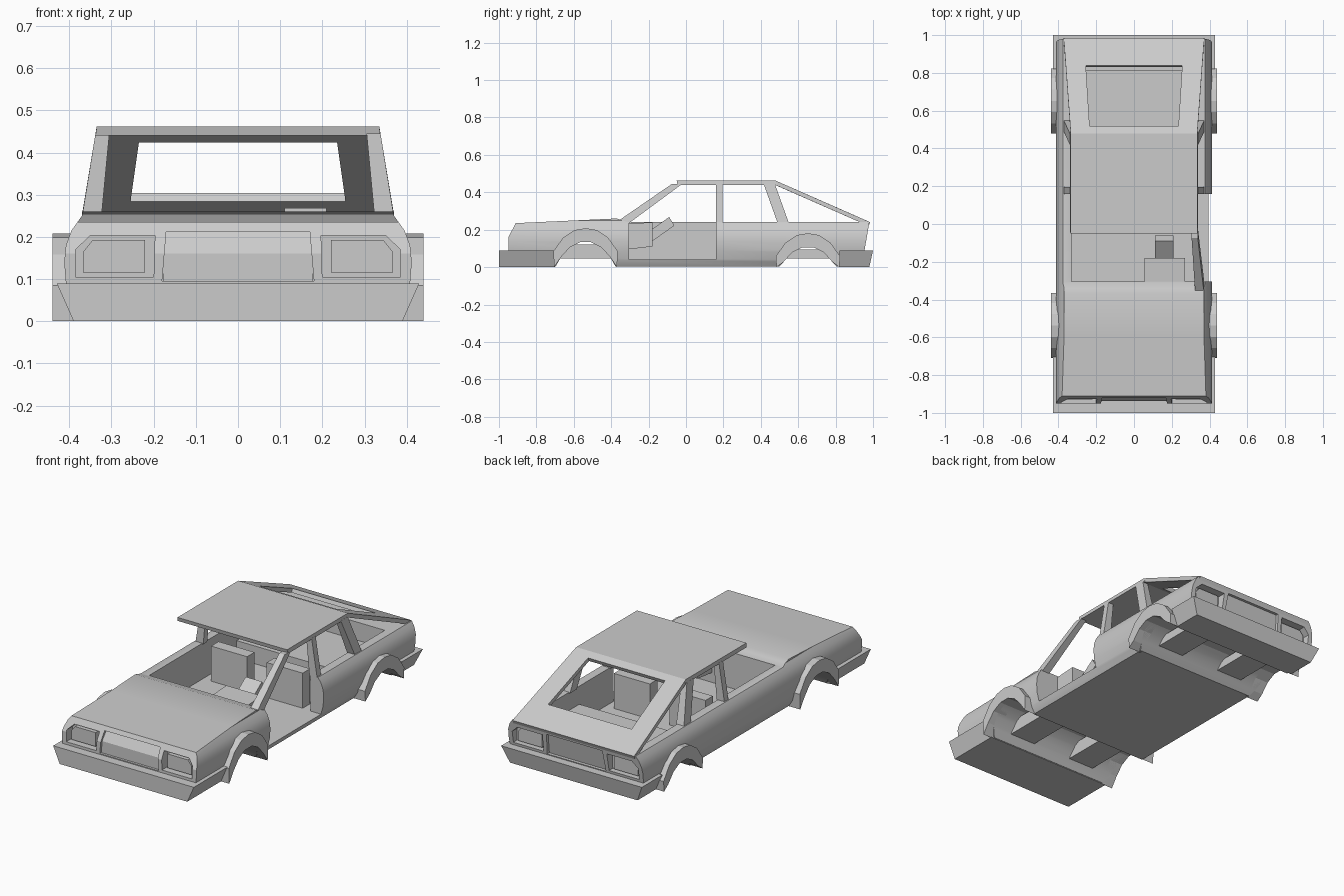
import bpy, bmesh

if "Cube" in bpy.data.objects:
    bpy.data.objects.remove(bpy.data.objects["Cube"])


def mesh_object(name, verts, faces):
    bm = bmesh.new()
    vs = [bm.verts.new(v) for v in verts]
    for f in faces:
        bm.faces.new([vs[i] for i in f])
    bmesh.ops.recalc_face_normals(bm, faces=bm.faces)
    me = bpy.data.meshes.new(name)
    bm.to_mesh(me)
    bm.free()
    ob = bpy.data.objects.new(name, me)
    bpy.context.collection.objects.link(ob)
    return ob


def prism(name, pts, axis, lo, hi):
    """Extrude a profile: axis 'x' takes (y, z) points, 'y' takes (x, z)."""
    n = len(pts)
    place = (lambda d, a, b: (d, a, b)) if axis == 'x' else (lambda d, a, b: (a, d, b))
    verts = [place(d, a, b) for d in (lo, hi) for a, b in pts]
    faces = [range(n), range(n, 2 * n)]
    faces += [(i, (i + 1) % n, n + (i + 1) % n, n + i) for i in range(n)]
    return mesh_object(name, verts, faces)


def block(name, z0, r0, z1, r1=None):
    """Block between two rectangles (x0, x1, y0, y1) at heights z0 and z1."""
    verts = []
    for z, (a, b, c, d) in ((z0, r0), (z1, r1 or r0)):
        verts += [(a, c, z), (b, c, z), (b, d, z), (a, d, z)]
    return mesh_object(name, verts, [(0, 1, 2, 3), (4, 5, 6, 7), (0, 1, 5, 4),
                                     (1, 2, 6, 5), (2, 3, 7, 6), (3, 0, 4, 7)])


def boolean(target, cutter, op='DIFFERENCE'):
    mod = target.modifiers.new(cutter.name, 'BOOLEAN')
    mod.object, mod.operation, mod.solver = cutter, op, 'EXACT'
    bpy.context.view_layer.objects.active = target
    bpy.ops.object.modifier_apply(modifier=mod.name)
    bpy.data.objects.remove(cutter)


def mirrored(pts, s):
    return [(s * x, z) for x, z in pts]


# Lower body: side outline intersected with a bulging cross-section
half = [(.37, 0), (.395, .04), (.408, .09), (.412, .14), (.408, .18), (.395, .215), (.37, .25), (.37, .28)]
body = prism("body", half + mirrored(half[::-1], -1), 'y', -1.1, 1.1)
side = [(-.95, .003), (-.95, .16), (-.91, .235), (-.37, .26), (-.31, .24), (.98, .24), (.94, .003)]
boolean(body, prism("side_outline", side, 'x', -.6, .6), 'INTERSECT')

# Cabin, cargo bay and the missing right door
boolean(body, block("cabin_cut", .042, (-.33, .33, -.305, .46), .5))
boolean(body, block("cargo_cut", .14, (-.33, .33, .44, .81), .5))
boolean(body, block("door_cut", .042, (.28, .6, -.305, .16), .5))

# Wheel wells and flares
ARCH_IN = [(-.168, 0), (-.13, .055), (-.085, .105), (-.03, .133),
           (.03, .133), (.085, .105), (.13, .055), (.168, 0)]
ARCH_OUT = [(-.172, .085), (-.12, .158), (-.06, .198), (0, .208),
            (.06, .198), (.12, .158), (.172, .085)]
for end, cy, dz in (("front", -.537, 0), ("rear", .652, -.027)):
    inner = [(cy + y, z + dz if z else -.01) for y, z in ARCH_IN]
    boolean(body, prism("well_cut", inner, 'x', -.6, .6))
    rim = [(cy + y, max(z + dz, 0)) for y, z in ARCH_IN]
    outer = [(cy + y, z + dz) for y, z in ARCH_OUT]
    for s, lab in ((1, "right"), (-1, "left")):
        prism(f"{end}_{lab}_flare", rim + outer[::-1], 'x', s * .36, s * .44)
        x0, x1 = sorted((s * .12, s * .28))
        block(f"{end}_{lab}_chassis_rail", .047, (x0, x1, cy - .135, cy + .135), .12 + dz)

# Lamp and centre panel recesses at both ends
lamp = [(.2, .105), (.197, .203), (.35, .203), (.385, .17), (.385, .105)]
lens = [(.22, .115), (.22, .192), (.345, .192), (.367, .165), (.367, .115)]
panel = [(-.18, .095), (-.17, .213), (.17, .213), (.18, .095)]
for end, y0, y1, lens_y in (("front", -1.1, -.895, (-.93, -.88)), ("rear", .925, 1.1, (.91, .945))):
    for s, lab in ((1, "right"), (-1, "left")):
        boolean(body, prism("lamp_cut", mirrored(lamp, s), 'y', y0, y1))
        prism(f"{end}_{lab}_lamp", mirrored(lens, s), 'y', *lens_y)
    boolean(body, prism("panel_cut", panel, 'y', y0, y1))
grille = [(-.937, .09), (-.937, .16), (-.905, .213), (-.88, .213), (-.88, .09)]
prism("grille", grille, 'x', -.178, .178)
tail = [(.9, .09), (.9, .213), (.96, .213), (.937, .09)]
prism("tail_panel", tail, 'x', -.178, .178)

bpy.context.view_layer.objects.active = body
body.select_set(True)
bpy.ops.object.shade_smooth_by_angle(angle=.45)

# Bumpers
block("front_bumper", 0, (-.39, .39, -1, -.7), .09, (-.43, .43, -1, -.7))
block("rear_bumper", 0, (-.39, .39, .82, .98), .09, (-.43, .43, .82, 1))

# Roof and pillars (only the right windscreen pillar exists)
block("roof", .44, (-.338, .338, -.045, .49), .462, (-.335, .335, -.05, .48))


def pillar(name, s, base, top, z0=.235):
    xb, xt = sorted((s * .372, s * .325)), sorted((s * .338, s * .305))
    block(name, z0, (*xb, *base), .445, (*xt, *top))


pillar("right_windscreen_pillar", 1, (-.38, -.305), (-.075, -.02))
for s, lab in ((1, "right"), (-1, "left")):
    pillar(f"{lab}_middle_pillar", s, (.16, .195), (.16, .195))
    pillar(f"{lab}_rear_pillar", s, (.49, .55), (.415, .475))

# Rear hatch frame
ring = [(-.335, .48, .462), (.335, .48, .462), (.372, .985, .24), (-.372, .985, .24),
        (-.235, .52, .444), (.235, .52, .444), (.255, .84, .304), (-.255, .84, .304)]
hatch = mesh_object("hatch_frame", ring, [(i, (i + 1) % 4, 4 + (i + 1) % 4, 4 + i) for i in range(4)])
if hatch.data.polygons[0].normal.z < 0:
    hatch.data.flip_normals()
solid = hatch.modifiers.new("thickness", 'SOLIDIFY')
solid.thickness, solid.offset = .022, -1

# Interior: instrument block, steering column and seat backs
prism("dashboard", [(-.31, .095), (-.31, .232), (-.18, .24), (-.18, .11)], 'x', .055, .27)
prism("steering_column", [(-.185, .2), (-.09, .268), (-.062, .222), (-.185, .135)], 'x', .11, .21)
for s, lab in ((1, "right"), (-1, "left")):
    x0, x1 = sorted((s * .06, s * .28))
    block(f"{lab}_seat_back", .04, (x0, x1, .165, .23), .236)
